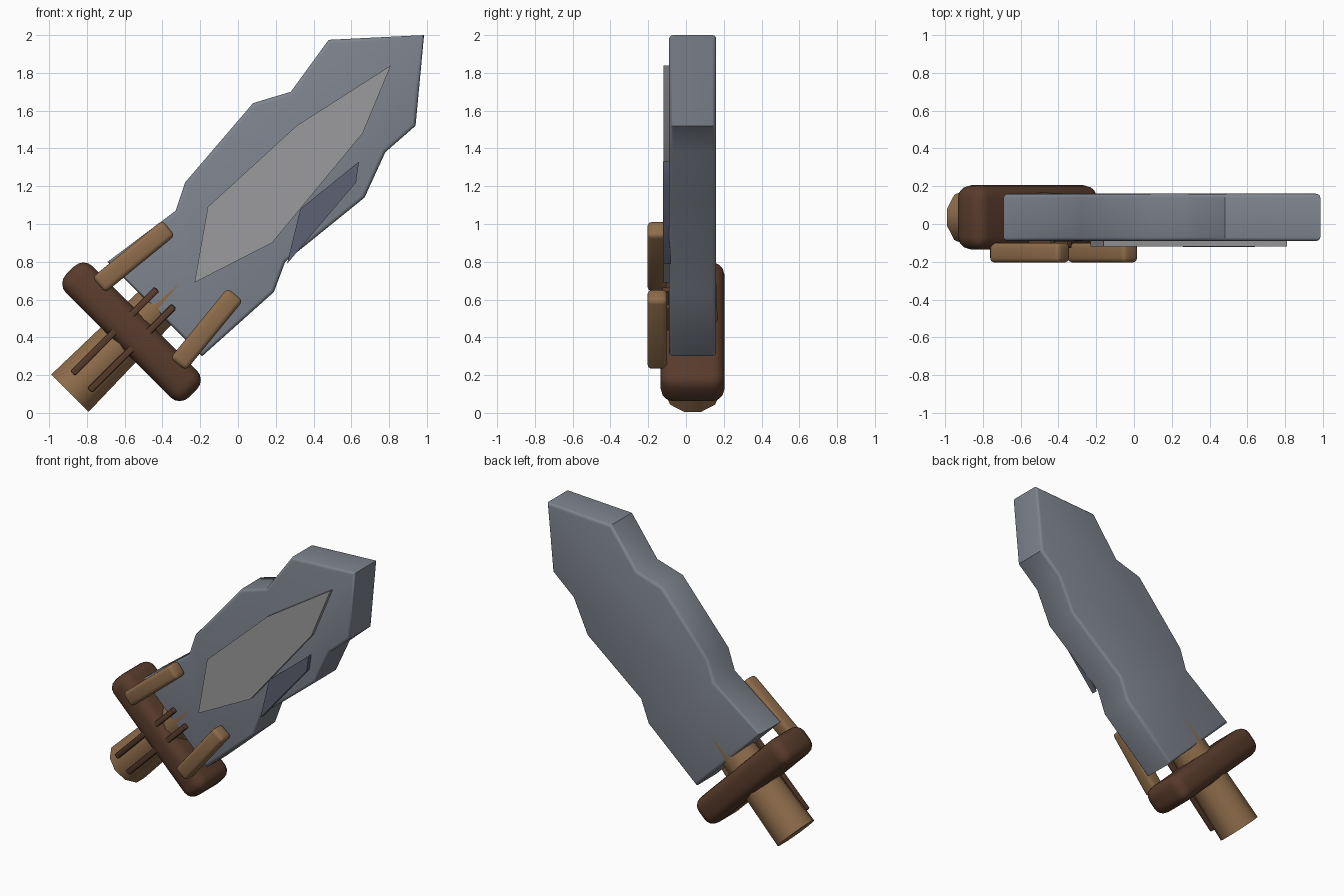
import bpy, bmesh
from math import radians, sqrt
from mathutils import Vector

if "Cube" in bpy.data.objects:
    bpy.data.objects.remove(bpy.data.objects["Cube"])

S = sqrt(2)
MID = -0.703   # sword centre line, measured across the 45 degree axis


def at(u, y, v):
    """Sword frame (u across, v along the blade) to world."""
    return Vector(((u + v) / S, y, (v - u) / S))


def mat(name, rgb):
    m = bpy.data.materials.new(name)
    m.diffuse_color = (*rgb, 1)
    m.use_nodes = True
    m.node_tree.nodes["Principled BSDF"].inputs["Base Color"].default_value = m.diffuse_color
    return m


STEEL = mat("steel", (0.21, 0.23, 0.27))
BRIGHT = mat("bright_steel", (0.33, 0.33, 0.34))
DARK = mat("dark_steel", (0.11, 0.12, 0.17))
WOOD = mat("wood", (0.27, 0.15, 0.07))
DARK_WOOD = mat("dark_wood", (0.10, 0.045, 0.025))


def finish(ob, name, material, bevel=0, segments=3):
    ob.name = name
    ob.data.materials.append(material)
    bpy.ops.object.select_all(action='DESELECT')
    ob.select_set(True)
    bpy.context.view_layer.objects.active = ob
    if bevel:
        b = ob.modifiers.new("bevel", 'BEVEL')
        b.width, b.segments = bevel, segments
        b.limit_method = 'ANGLE'
        b.angle_limit = radians(50)
        bpy.ops.object.modifier_apply(modifier="bevel")
    bpy.ops.object.shade_smooth_by_angle(angle=radians(40 if bevel else 37))


def box(name, loc, size, turn, material, bevel, segments=3):
    bpy.ops.mesh.primitive_cube_add(size=1, location=loc, rotation=(0, radians(turn), 0))
    ob = bpy.context.object
    ob.scale = size
    bpy.ops.object.transform_apply(location=False, rotation=False, scale=True)
    finish(ob, name, material, bevel, segments)


def plate(name, outline, y0, y1, material, bevel=0):
    bm = bmesh.new()
    face = bm.faces.new([bm.verts.new((x, y0, z)) for x, z in outline])
    ext = bmesh.ops.extrude_face_region(bm, geom=[face])
    verts = [g for g in ext["geom"] if isinstance(g, bmesh.types.BMVert)]
    bmesh.ops.translate(bm, verts=verts, vec=(0, y1 - y0, 0))
    bmesh.ops.recalc_face_normals(bm, faces=bm.faces)
    # round only the rims of the broad faces
    if bevel:
        rim = [e for e in bm.edges if abs(e.verts[0].co.y - e.verts[1].co.y) < 1e-5]
        bmesh.ops.bevel(bm, geom=rim, offset=bevel, segments=3, profile=0.5, affect='EDGES')
    me = bpy.data.meshes.new(name)
    bm.to_mesh(me)
    bm.free()
    ob = bpy.data.objects.new(name, me)
    bpy.context.collection.objects.link(ob)
    finish(ob, name, material)


# Blade with notched edges
plate("blade", [(-0.69, 0.80), (-0.33, 1.07), (-0.28, 1.22), (0.08, 1.64), (0.28, 1.70),
                (0.48, 1.975), (0.985, 2.0), (0.94, 1.52), (0.78, 1.38), (0.67, 1.14),
                (0.25, 0.80), (0.19, 0.64), (-0.19, 0.30)], -0.09, 0.16, STEEL, 0.02)

# Inlays on the front of the blade
plate("bright_inlay", [(-0.23, 0.69), (-0.16, 1.09), (0.31, 1.52), (0.81, 1.84),
                       (0.66, 1.48), (0.18, 0.90)], -0.118, -0.08, BRIGHT)
plate("dark_inlay", [(0.26, 0.79), (0.33, 1.08), (0.64, 1.33), (0.625, 1.22)],
      -0.121, -0.08, DARK)

# Guard
box("guard", at(-0.702, 0.035, -0.095), (0.92, 0.34, 0.20), 45, DARK_WOOD, 0.07, 4)

# Handle, slightly tapered into the blade
V0, V1 = -0.555, 0.32
bpy.ops.mesh.primitive_cone_add(vertices=10, radius1=0.147, radius2=0.1235, depth=V1 - V0,
                                location=at(MID, 0.035, (V0 + V1) / 2),
                                rotation=(0, radians(45), 0))
finish(bpy.context.object, "handle", WOOD)

# Prongs and grip rods, mirrored about the centre line
for side, s in (("left", -1), ("right", 1)):
    box(f"prong_{side}", at(MID + s * 0.273, -0.152, 0.195), (0.106, 0.105, 0.478),
        45 - s * 5.7, WOOD, 0.025)
    box(f"grip_rod_{side}", at(MID + s * 0.064, -0.105, -0.156), (0.036, 0.045, 0.63),
        45, DARK_WOOD, 0.008, 2)
